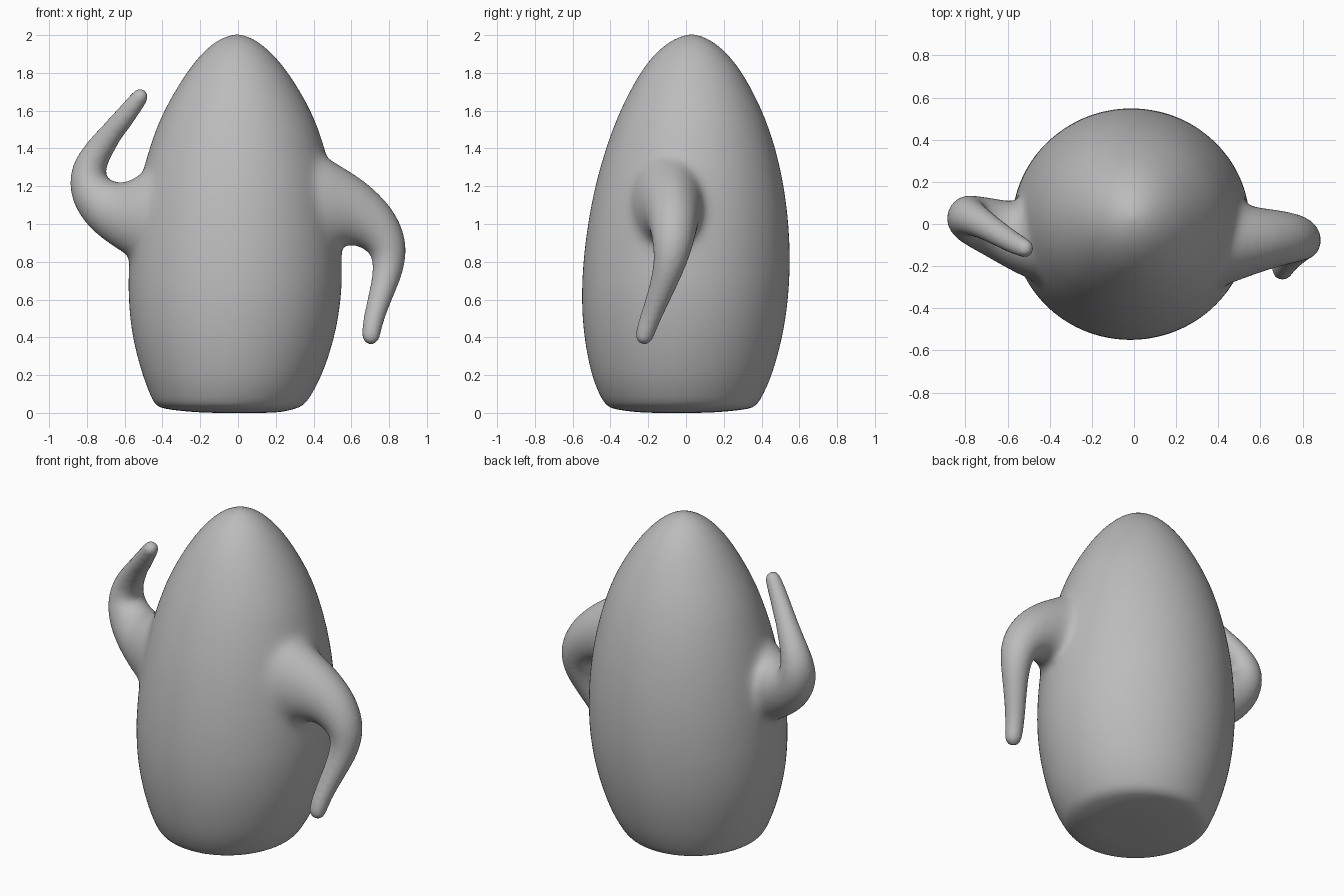
import bpy, bmesh, math
from mathutils import Vector

cube = bpy.data.objects.get("Cube")
if cube:
    bpy.data.objects.remove(cube)

grey = bpy.data.materials.new("plain grey")
grey.use_nodes = True
colour = (0.5, 0.5, 0.5, 1)
grey.diffuse_color = colour
grey.node_tree.nodes["Principled BSDF"].inputs["Base Color"].default_value = colour

bm = bmesh.new()


def skin(rings):
    """Bridge a list of closed point rings and cap both ends."""
    loops = [[bm.verts.new(p) for p in ring] for ring in rings]
    n = len(loops[0])
    for a, b in zip(loops, loops[1:]):
        for i in range(n):
            j = (i + 1) % n
            bm.faces.new((a[i], a[j], b[j], b[i]))
    for loop in (loops[0], loops[-1]):
        centre = bm.verts.new(sum((v.co for v in loop), Vector()) / n)
        for i in range(n):
            bm.faces.new((centre, loop[i], loop[(i + 1) % n]))


def circle(n):
    return [(math.cos(math.tau * i / n), math.sin(math.tau * i / n)) for i in range(n)]


def body(sections):
    rings = []
    for z, x0, x1, y0, y1 in sections:
        rings.append([Vector(((x0 + x1) / 2 + c * (x1 - x0) / 2,
                              (y0 + y1) / 2 + s * (y1 - y0) / 2, z)) for c, s in circle(40)])
    skin(rings)


def arm(path):
    """Sweep an oval, flatter near the shoulder, along a tapering path."""
    pts = [(Vector(p[:3]), p[3]) for p in path]
    # round off the hand end
    tip, r = pts[-1]
    along = (tip - pts[-2][0]).normalized()
    for a in (30, 55, 78):
        t = math.radians(a)
        pts.append((tip + along * r * math.sin(t), r * math.cos(t)))
    rings = []
    for i, (p, r) in enumerate(pts):
        tangent = (pts[min(i + 1, len(pts) - 1)][0] - pts[max(i - 1, 0)][0]).normalized()
        u = tangent.cross(Vector((0, 1, 0))).normalized()
        v = u.cross(tangent).normalized()
        depth = min(r, 0.05 + 0.55 * r)
        rings.append([p + u * r * c + v * depth * s for c, s in circle(20)])
    skin(rings)


# Egg-shaped body: height, left-right extent, front-back extent
body([
    (0.0, -0.2, 0.22, -0.24, 0.14),
    (0.018, -0.38, 0.29, -0.38, 0.33),
    (0.035, -0.44, 0.35, -0.425, 0.375),
    (0.1, -0.468, 0.393, -0.462, 0.412),
    (0.2, -0.508, 0.448, -0.503, 0.458),
    (0.4, -0.563, 0.515, -0.543, 0.514),
    (0.6, -0.583, 0.549, -0.556, 0.544),
    (0.8, -0.582, 0.556, -0.547, 0.554),
    (1.0, -0.563, 0.543, -0.522, 0.546),
    (1.2, -0.527, 0.513, -0.484, 0.521),
    (1.4, -0.475, 0.464, -0.427, 0.477),
    (1.6, -0.397, 0.392, -0.353, 0.408),
    (1.8, -0.277, 0.27, -0.247, 0.302),
    (1.9, -0.195, 0.185, -0.167, 0.222),
    (1.96, -0.128, 0.115, -0.096, 0.152),
    (1.99, -0.07, 0.06, -0.037, 0.095),
    (2.003, -0.025, 0.015, 0.01, 0.05),
])

# Raised right arm: centre and radius
arm([
    (-0.3, -0.08, 1.03, 0.34),
    (-0.48, -0.075, 1.04, 0.27),
    (-0.6, -0.04, 1.05, 0.187),
    (-0.7, -0.005, 1.09, 0.15),
    (-0.783, 0.025, 1.175, 0.12),
    (-0.8, 0.04, 1.275, 0.097),
    (-0.752, 0.02, 1.375, 0.077),
    (-0.675, -0.025, 1.475, 0.063),
    (-0.59, -0.08, 1.58, 0.054),
    (-0.52, -0.115, 1.672, 0.046),
])

# Lowered left arm
arm([
    (0.3, -0.09, 1.09, 0.35),
    (0.47, -0.085, 1.085, 0.265),
    (0.61, -0.072, 1.06, 0.182),
    (0.725, -0.065, 0.99, 0.14),
    (0.795, -0.07, 0.89, 0.107),
    (0.802, -0.085, 0.79, 0.086),
    (0.775, -0.12, 0.68, 0.07),
    (0.732, -0.17, 0.55, 0.058),
    (0.71, -0.205, 0.46, 0.053),
    (0.704, -0.22, 0.41, 0.049),
])

bmesh.ops.recalc_face_normals(bm, faces=bm.faces)
mesh = bpy.data.meshes.new("body_with_arms")
bm.to_mesh(mesh)
bm.free()
mesh.materials.append(grey)
figure = bpy.data.objects.new("body_with_arms", mesh)
bpy.context.collection.objects.link(figure)

# Fuse body and arms into one skin
figure.modifiers.new("round", "SUBSURF").levels = 2
fuse = figure.modifiers.new("fuse", "REMESH")
fuse.mode = "VOXEL"
fuse.voxel_size = 0.014
fuse.use_smooth_shade = True
fused = bpy.data.meshes.new_from_object(
    figure.evaluated_get(bpy.context.evaluated_depsgraph_get()))
figure.modifiers.clear()
figure.data = fused

# Blend the shoulders into the body, fading out towards the elbows
shoulders = figure.vertex_groups.new(name="shoulders")
for v in fused.vertices:
    reach = min((0.66 - abs(v.co.x)) / 0.12, (abs(v.co.x) - 0.25) / 0.1)
    height = min((v.co.z - 0.68) / 0.1, (1.5 - v.co.z) / 0.1)
    weight = min(reach, height, 1)
    if weight > 0:
        shoulders.add([v.index], weight, "REPLACE")
blend = figure.modifiers.new("blend", "SMOOTH")
blend.vertex_group = "shoulders"
blend.iterations = 60
soften = figure.modifiers.new("soften", "SMOOTH")
soften.iterations = 5
